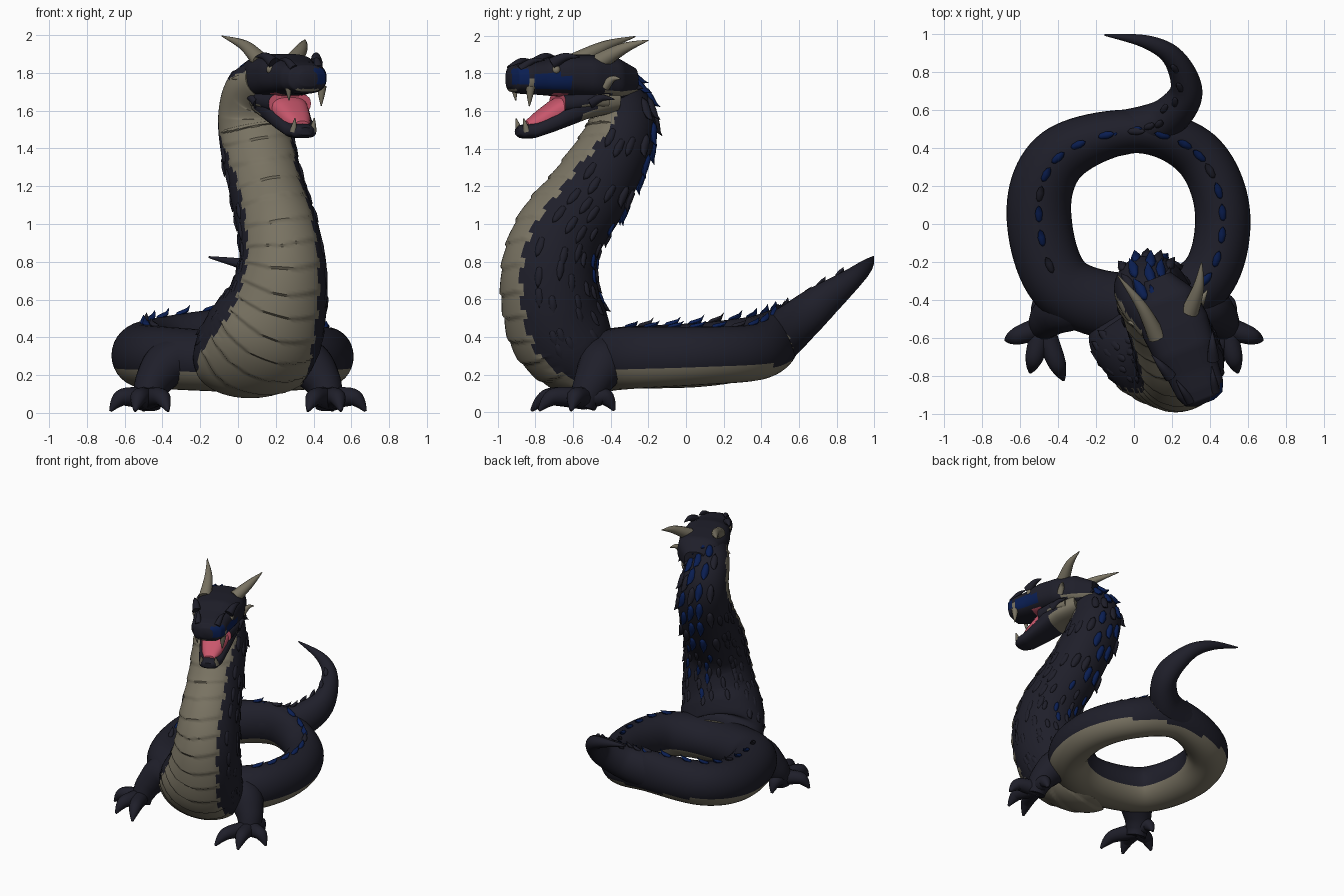
import bpy, bmesh, math, random
from mathutils import Vector as V

if "Cube" in bpy.data.objects:
    bpy.data.objects.remove(bpy.data.objects["Cube"])

random.seed(4)
PI = math.pi


def material(name, rgb):
    m = bpy.data.materials.new(name)
    m.diffuse_color = (*rgb, 1)
    m.use_nodes = True
    m.node_tree.nodes["Principled BSDF"].inputs["Base Color"].default_value = m.diffuse_color
    return m


MATS = [material("dark_scales", (.0135, .0135, .023)), material("belly_beige", (.19, .17, .122)),
        material("deep_blue", (.003, .013, .085)), material("mouth_pink", (.58, .095, .15))]
DARK, BEIGE, BLUE, PINK = range(4)


def finish(name, bm, smooth=40):
    me = bpy.data.meshes.new(name)
    bm.to_mesh(me)
    bm.free()
    for m in MATS:
        me.materials.append(m)
    for p in me.polygons:
        p.use_smooth = True
    me.set_sharp_from_angle(angle=math.radians(smooth))
    ob = bpy.data.objects.new(name, me)
    bpy.context.collection.objects.link(ob)
    return ob


def skin(name, rings, rule=0, closed=False, smooth=40):
    """Join rings of points; rule(u, angle, normal, centre) picks the colour."""
    bm = bmesh.new()
    vs = [[bm.verts.new(p) for p in r] for r in rings]
    k, n, info = len(rings[0]), len(rings), {}
    for i in range(n if closed else n - 1):
        for j in range(k):
            a, b = vs[i], vs[(i + 1) % n]
            f = bm.faces.new((a[j], a[(j + 1) % k], b[(j + 1) % k], b[j]))
            info[f] = ((i + .5) / n, (j + .5) / k * 2 * PI)
    if not closed:
        info[bm.faces.new(vs[0])] = (0, 0)
        info[bm.faces.new(vs[-1])] = (1, 0)
    bmesh.ops.recalc_face_normals(bm, faces=bm.faces)
    for f, (u, a) in info.items():
        f.material_index = rule(u, a, f.normal, f.calc_center_median()) if callable(rule) else rule
    return finish(name, bm, smooth)


def path(pts, hint, n=8, closed=False):
    """Smooth curve through (x, y, z, width, depth) with a frame at each sample."""
    m, out = len(pts), []
    get = lambda i: pts[i % m] if closed else pts[max(0, min(m - 1, i))]
    for i in range(m if closed else m - 1):
        p0, p1, p2, p3 = (get(i + d) for d in (-1, 0, 1, 2))
        for s in range(n):
            t = s / n
            out.append([.5 * (2 * b + (c - a) * t + (2 * a - 5 * b + 4 * c - d) * t * t
                              + (3 * b - a - 3 * c + d) * t ** 3) for a, b, c, d in zip(p0, p1, p2, p3)])
    if not closed:
        out.append(list(pts[-1]))
    res, q = [], len(out)
    for i, p in enumerate(out):
        a = out[(i - 1) % q] if closed else out[max(0, i - 1)]
        b = out[(i + 1) % q] if closed else out[min(q - 1, i + 1)]
        T = (V(b[:3]) - V(a[:3])).normalized()
        W = (hint - T * hint.dot(T)).normalized()
        res.append((i / q, V(p[:3]), T, W, T.cross(W), p[3], p[4]))
    return res


def point(fr, a, k=1):
    u, c, T, W, D, rw, rd = fr
    return c + (W * rw * math.sin(a) + D * rd * math.cos(a)) * k


def tube(name, pts, hint=V((0, 0, 1)), rule=0, n=8, closed=False, seg=20, bump=lambda u, a: 1):
    fr = path(pts, hint, n, closed)
    skin(name, [[point(f, j / seg * 2 * PI, bump(f[0], j / seg * 2 * PI)) for j in range(seg)] for f in fr],
         rule, closed)
    return fr


def leaf(bm, p, n, t, length, r, h, mat):
    """Pointed scale lying along t and rising along n."""
    t, n = t.normalized(), n.normalized()
    s = t.cross(n)
    ends = [bm.verts.new(p - t * length * .45 - n * r * .3), bm.verts.new(p + t * length * .55 + n * h)]
    rings = [[bm.verts.new(p + t * length * o + (s * math.cos(k * PI / 4) + n * math.sin(k * PI / 4) * .8) * r * w
                           + n * h * max(0, o)) for k in range(8)] for o, w in ((-.25, .75), (.1, 1), (.35, .7))]
    for k in range(8):
        m = (k + 1) % 8
        faces = [(rings[0][k], rings[0][m], ends[0]), (rings[2][k], rings[2][m], ends[1])]
        faces += [(a[k], a[m], b[m], b[k]) for a, b in zip(rings, rings[1:])]
        for f in faces:
            bm.faces.new(f).material_index = mat


def close_scales(name, bm):
    bmesh.ops.recalc_face_normals(bm, faces=bm.faces)
    finish(name, bm, 50)


# ---- Neck and chest with overlapping belly plates
def off(a):
    return min(a, 2 * PI - a)


def sector(u):
    return math.radians(54 + max(0, 1 - u / .38) * 62 + max(0, u - .75) * 100 + 2.5 * math.sin(u * 130))


def plates(u, a):
    if off(a) > sector(u) or u < .25:
        return 1
    return 1 + .045 * ((u * 21 - .8 * math.cos(a)) % 1) - .01


neck_pts = [(.16, -.52, 1.75, .14, .11), (.09, -.41, 1.70, .16, .15), (.075, -.345, 1.58, .18, .175),
            (.10, -.37, 1.42, .195, .19), (.16, -.52, 1.16, .2, .215), (.215, -.67, .95, .215, .235),
            (.235, -.725, .77, .235, .25), (.205, -.715, .58, .27, .26), (.14, -.66, .42, .31, .265),
            (.06, -.55, .29, .31, .215), (.03, -.42, .28, .24, .16)]
neck = tube("neck_and_chest", neck_pts, V((1, 0, 0)), n=22, seg=56, bump=plates,
            rule=lambda u, a, n, c: BEIGE if off(a) < sector(u) else DARK)

# ---- Coiled body ring, rising at the back left where the tail leaves it
under = lambda u, a, n, c: BEIGE if n.z < -.42 and c.y < .56 else DARK
coil = tube("coiled_body", [(-.5, .06, .305, .17, .17), (-.385, .36, .345, .165, .155), (0, .487, .39, .16, .115),
                            (.33, .37, .32, .15, .135), (.465, .06, .3, .155, .145), (.38, -.29, .29, .165, .15),
                            (.05, -.44, .27, .16, .18), (-.37, -.33, .29, .165, .17)],
            rule=under, n=12, closed=True, seg=32)

# ---- Tail curling up at the back
tail = tube("tail", [(-.2, .455, .375, .145, .12), (.05, .505, .405, .14, .115), (.19, .57, .46, .125, .105),
                     (.275, .70, .57, .1, .085), (.21, .87, .70, .06, .058), (.07, .955, .775, .036, .036),
                     (-.155, .994, .825, .005, .005)], rule=under, n=10, seg=24)

# ---- Dorsal scales along neck, coil and tail
bm = bmesh.new()
for row, (ang, step) in enumerate([(180, 12), (158, 13), (202, 13), (136, 20), (224, 20)]):
    for i in range(14 + row * 3, 172, step):
        f, a = neck[i], math.radians(ang + random.uniform(-5, 5))
        p = point(f, a, .99)
        big = 1 if p.z > 1.05 else .65
        blue = row < 3 and random.random() < (.8 if p.z > .9 else .4)
        leaf(bm, p, p - f[1], f[2], .14 * big, .028 * big, .04 * big, BLUE if blue else DARK)
for i in range(len(coil)):
    f = coil[i]
    if i % 4 == 0 and f[1].y > -.33:
        d = f[2] if f[2].y > 0 else -f[2]
        big = 1.4 if f[1].x < 0 else 1
        leaf(bm, f[1] + f[3] * f[5], f[3], d, .1, .02, .03 * big, BLUE if random.random() < .55 else DARK)
for i in range(4, 44, 5):
    f = tail[i]
    side = (f[3] - f[4] * (.5 if i > 20 else 0)).normalized()
    leaf(bm, f[1] + side * f[5], side, f[2], .08, .018, .03 if i < 20 else .015, BLUE if i < 14 else DARK)
close_scales("dorsal_scales", bm)

# ---- Low overlapping scales on the flanks
bm = bmesh.new()
for i in range(66, 190, 13):
    for a in (75, 98, 118, 242, 262, 285):
        f = neck[i + random.randint(0, 7)]
        p = point(f, math.radians(a + random.uniform(-8, 8)), .945)
        leaf(bm, p, p - f[1], f[2], .13, .026, .02, DARK)
close_scales("flank_scales", bm)

# ---- Head, built in a turned frame: s = sideways, f = forward
FWD, SIDE, ORG = V((.365, -.931, 0)), V((.931, .365, 0)), V((.205, -.505, 0))


def H(s, f, z):
    return ORG + SIDE * s + FWD * f + V((0, 0, z))


def loft(name, sections, rule=0, seg=28, e=.75):
    power = lambda x: math.copysign(abs(x) ** e, x)
    rings = [[H(w * power(math.cos(j / seg * 2 * PI)), f,
                (zt + zb) / 2 + (zt - zb) / 2 * power(math.sin(j / seg * 2 * PI))) for j in range(seg)]
             for f, w, zt, zb in sections]
    skin(name, rings, rule, smooth=50)


def densify(sec, n=6):
    return [tuple(a + (b - a) * k / n for a, b in zip(p, q)) for p, q in zip(sec, sec[1:]) for k in range(n)] + [sec[-1]]


def face_rule(u, a, n, c):
    s, f = (c - ORG).dot(SIDE), (c - ORG).dot(FWD)
    if n.z < -.75:
        return PINK if 0 < f < .25 and abs(s) < .1 else DARK
    if f > .16 and (c.z < 1.715 or (s > 0 and .37 < f < .40 and c.z < 1.78)):
        return BEIGE
    if f < -.01 and c.z < 1.71:
        return BEIGE
    if s > .03 and ((.17 < f <= .37 and c.z < 1.795) or (f >= .40 and 1.74 < c.z < 1.825)):
        return BLUE
    return DARK


cheek_rule = lambda u, a, n, c: BEIGE if (c - ORG).dot(FWD) < .02 or n.z < -.3 and (c - ORG).dot(FWD) < .1 else DARK
loft("upper_head", densify([(-.24, .08, 1.83, 1.68), (-.12, .16, 1.89, 1.65), (.03, .18, 1.90, 1.66),
                            (.17, .165, 1.90, 1.675), (.29, .14, 1.87, 1.685), (.39, .13, 1.855, 1.69),
                            (.445, .105, 1.84, 1.70), (.468, .05, 1.81, 1.73)]), face_rule, seg=40)
loft("lower_jaw", densify([(-.12, .13, 1.74, 1.59), (.04, .14, 1.70, 1.555), (.15, .125, 1.66, 1.515),
                           (.22, .11, 1.60, 1.49), (.33, .09, 1.54, 1.455), (.395, .07, 1.525, 1.455),
                           (.42, .035, 1.51, 1.47)]), cheek_rule)
loft("tongue", densify([(.04, .11, 1.705, 1.6), (.15, .11, 1.69, 1.56), (.22, .095, 1.655, 1.53),
                        (.3, .075, 1.60, 1.49), (.37, .04, 1.545, 1.49)]), PINK)
loft("mouth_corner", densify([(-.05, .15, 1.72, 1.6), (.06, .15, 1.71, 1.6), (.19, .12, 1.695, 1.58)]),
     lambda u, a, n, c: PINK if n.dot(FWD) > .8 else cheek_rule(u, a, n, c))


# ---- Horns, cheek spikes and teeth
def spike(name, a, b, r, mat, bend=V((0, 0, .02))):
    m = (a + b) / 2 + bend
    tube(name, [(*a, r, r), (*m, r * .62, r * .62), (*b, .003, .003)], V((.3, .1, .95)), mat, 6, seg=12)


spike("horn_left", H(-.11, .05, 1.86), V((-.085, -.27, 1.995)), .048, BEIGE, V((.02, 0, .015)))
spike("horn_right", H(.10, -.01, 1.86), V((.355, -.2, 1.975)), .048, BEIGE, V((.015, 0, .015)))
spike("big_fang", H(.105, .385, 1.73), H(.1, .39, 1.625), .026, BEIGE, V((0, 0, 0)))
spike("small_fang", H(-.09, .40, 1.72), H(-.085, .395, 1.655), .018, BEIGE, V((0, 0, 0)))
for side, label in ((-1, "left"), (1, "right")):
    spike("cheek_spike_" + label, H(side * .15, -.02, 1.73), H(side * .225, -.08, 1.77), .028, BEIGE)
    spike("brow_spike_" + label, H(side * .12, .27, 1.85), H(side * .17, .13, 1.885), .034, DARK)
    spike("nostril_ridge_" + label, H(side * .07, .43, 1.82), H(side * .1, .3, 1.87), .025, DARK)
    spike("jaw_spike_" + label, H(side * .13, .06, 1.64), H(side * .165, -.07, 1.66), .03, DARK)
    spike("lower_fang_" + label, H(side * .055, .385, 1.49), H(side * .055, .405, 1.56), .02, BEIGE, V((0, 0, 0)))
    bm = bmesh.new()
    bmesh.ops.create_uvsphere(bm, u_segments=14, v_segments=8, radius=.024)
    bmesh.ops.translate(bm, verts=bm.verts, vec=H(side * .132, .25, 1.818))
    for f in bm.faces:
        f.material_index = BEIGE
    finish("eye_" + label, bm)

    # ---- Front leg with clawed toes
    leg = [(.24, -.42, .31, .12, .12), (.37, -.44, .26, .13, .125), (.445, -.49, .17, .105, .1),
           (.475, -.53, .09, .085, .08), (.48, -.55, .03, .07, .07)]
    tube("front_leg_" + label, [(side * x, *r) for x, *r in leg], V((0, 1, .2)))
    for x, y in ((.37, -.82), (.545, -.78), (.675, -.61), (.50, -.38)):
        mx, my = .48 + (x - .48) * .6, -.54 + (y + .54) * .6
        toe = [(.48, -.54, .075, .06, .06), (mx, my, .085, .048, .05),
               (.48 + (x - .48) * .82, -.54 + (y + .54) * .82, .06, .036, .036), (x, y, .01, .008, .008)]
        tube("toe_" + label, [(side * a, *r) for a, *r in toe], n=6, seg=12)
